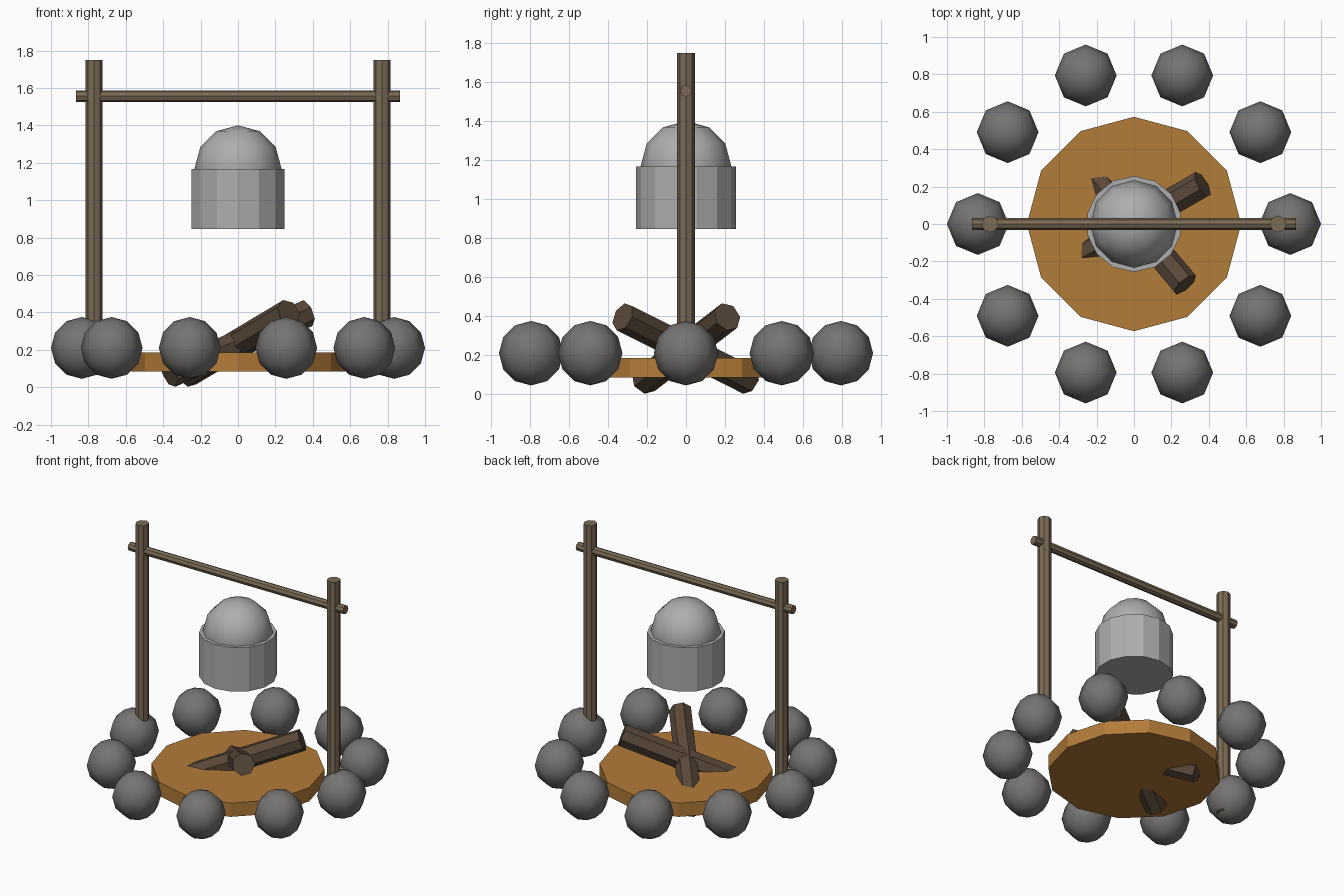
import bpy
from math import radians, cos, sin, pi

if "Cube" in bpy.data.objects:
    bpy.data.objects.remove(bpy.data.objects["Cube"])


def material(name, rgb):
    m = bpy.data.materials.new(name)
    m.diffuse_color = (*rgb, 1)
    m.use_nodes = True
    m.node_tree.nodes["Principled BSDF"].inputs["Base Color"].default_value = m.diffuse_color
    return m


def finish(name, mat, smooth=False):
    ob = bpy.context.object
    ob.name = name
    if mat:
        ob.data.materials.append(mat)
    if smooth:
        bpy.ops.object.shade_smooth()
    return ob


def cylinder(name, sides, r, length, loc, mat=None, rot=(0, 0, 0)):
    bpy.ops.mesh.primitive_cylinder_add(vertices=sides, radius=r, depth=length,
                                        location=loc, rotation=rot)
    return finish(name, mat)


def sphere(name, segs, rings, r, loc, mat=None):
    bpy.ops.mesh.primitive_uv_sphere_add(segments=segs, ring_count=rings,
                                         radius=r, location=loc)
    return finish(name, mat, True)


pole_wood = material("pole_wood", (0.20, 0.145, 0.09))
log_wood = material("log_wood", (0.10, 0.065, 0.04))
ember = material("ember", (0.45, 0.20, 0.04))
stone = material("stone", (0.18, 0.175, 0.17))
metal = material("metal", (0.42, 0.42, 0.42))

GROUND = 0.085

# Fire bed
cylinder("fire_bed", 12, 0.573, 0.1, (0, 0, GROUND + 0.05), ember)

# Ring of stones
for i in range(10):
    a = 2 * pi * i / 10
    sphere(f"stone_{i + 1}", 8, 6, 0.165,
           (0.835 * cos(a), 0.835 * sin(a), 0.21), stone)

# Two crossed, tilted logs
for i, azimuth in enumerate((30, -50)):
    cylinder(f"log_{i + 1}", 7, 0.076, 0.907, (0, 0, 0.234), log_wood,
             (0, radians(69), radians(azimuth)))

# Upright posts and crossbar
for side, x in (("left", -0.77), ("right", 0.77)):
    cylinder(f"{side}_post", 8, 0.045, 1.75 - GROUND,
             (x, 0, (1.75 + GROUND) / 2), pole_wood)
cylinder("crossbar", 8, 0.031, 1.732, (0, 0, 1.556), pole_wood,
         (0, pi / 2, 0))

# Cooking pot with domed lid
cylinder("pot", 14, 0.256, 0.32, (0, 0, 1.007), metal)
sphere("pot_lid", 12, 6, 0.233, (0, 0, 1.167), metal)
